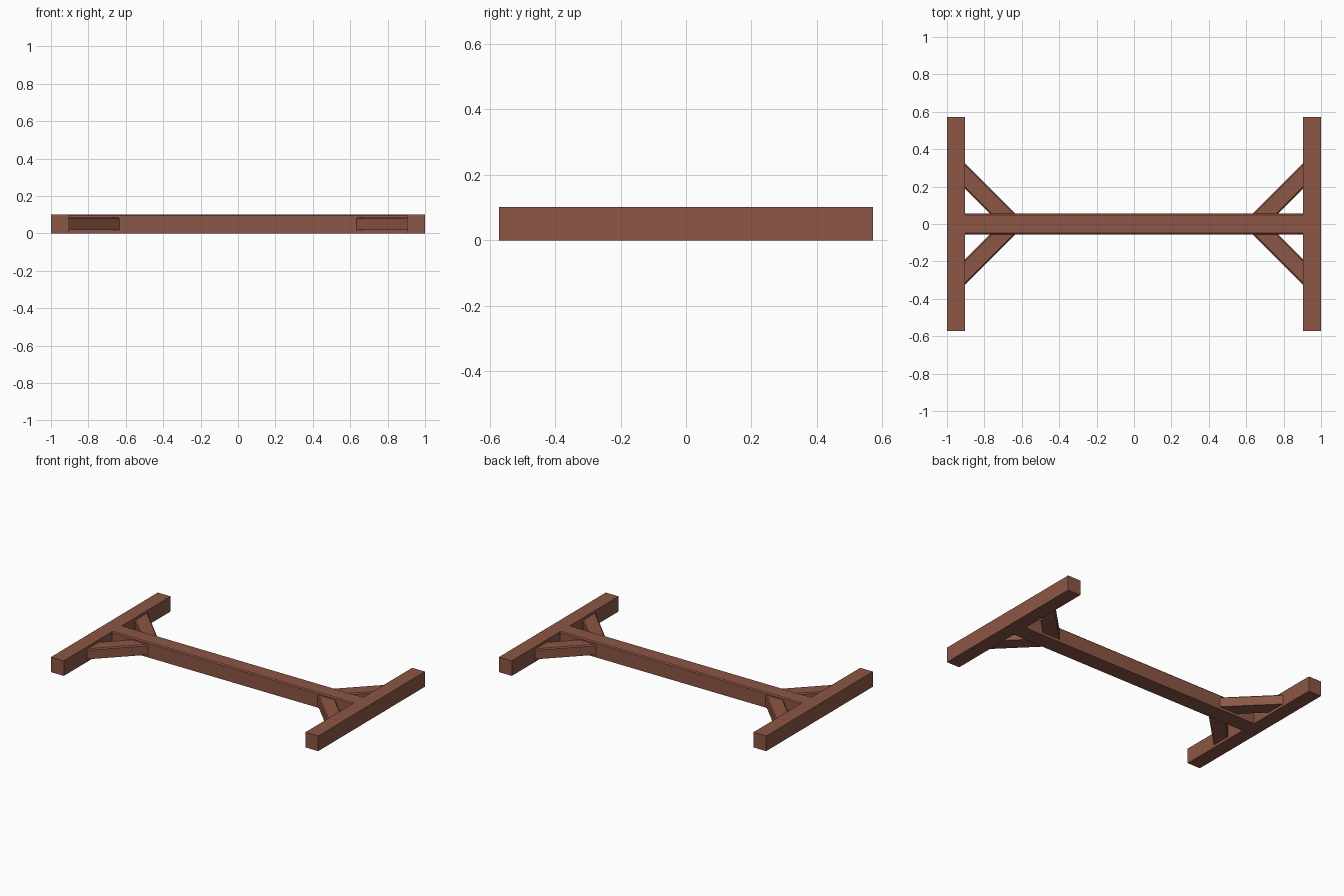
import bpy, bmesh

if "Cube" in bpy.data.objects:
    bpy.data.objects.remove(bpy.data.objects["Cube"])

wood = bpy.data.materials.new("reddish brown wood")
wood.diffuse_color = (0.262, 0.093, 0.06, 1)
wood.use_nodes = True
wood.node_tree.nodes["Principled BSDF"].inputs["Base Color"].default_value = wood.diffuse_color

H = 0.102      # beam height
INNER = 0.904  # inner face of the end beams
HALF = 0.055   # half width of the centre beam
C = 0.007      # chamfer size


def loft(name, rings):
    """Stack footprints [(z, [(x, y), ...]), ...] into a closed solid."""
    bm = bmesh.new()
    loops = [[bm.verts.new((x, y, z)) for x, y in pts] for z, pts in rings]
    n = len(loops[0])
    for a, b in zip(loops, loops[1:]):
        for i in range(n):
            j = (i + 1) % n
            bm.faces.new((a[i], a[j], b[j], b[i]))
    bm.faces.new(loops[0][::-1])
    bm.faces.new(loops[-1])
    bmesh.ops.recalc_face_normals(bm, faces=bm.faces)
    me = bpy.data.meshes.new(name)
    bm.to_mesh(me)
    bm.free()
    me.materials.append(wood)
    ob = bpy.data.objects.new(name, me)
    bpy.context.collection.objects.link(ob)
    return ob


def rect(x0, x1, y):
    return [(x0, -y), (x1, -y), (x1, y), (x0, y)]


def brace(sx, sy, d):
    """45 degree brace footprint, its long sides pulled in by d."""
    outer, inner = 0.325 - d, 0.19 + d
    run = INNER + HALF
    pts = [(INNER, outer), (INNER, inner), (run - inner, HALF), (run - outer, HALF)]
    return [(sx * x, sy * y) for x, y in pts]


# Centre beam with chamfered top edges
loft("centre_beam", [(0, rect(-INNER, INNER, HALF)),
                     (H - C, rect(-INNER, INNER, HALF)),
                     (H, rect(-INNER, INNER, HALF - C))])

for sx, side in ((-1, "left"), (1, "right")):
    # Cross beam at each end
    x0, x1 = sorted((sx * INNER, sx * 1.0))
    loft(side + "_end_beam", [(0, rect(x0, x1, 0.571)), (H, rect(x0, x1, 0.571))])
    # Diagonal braces, front and back
    for sy, end in ((-1, "front"), (1, "back")):
        loft(f"{side}_{end}_brace", [(0.018, brace(sx, sy, 0)),
                                     (0.079, brace(sx, sy, 0)),
                                     (0.086, brace(sx, sy, C * 1.41))])
